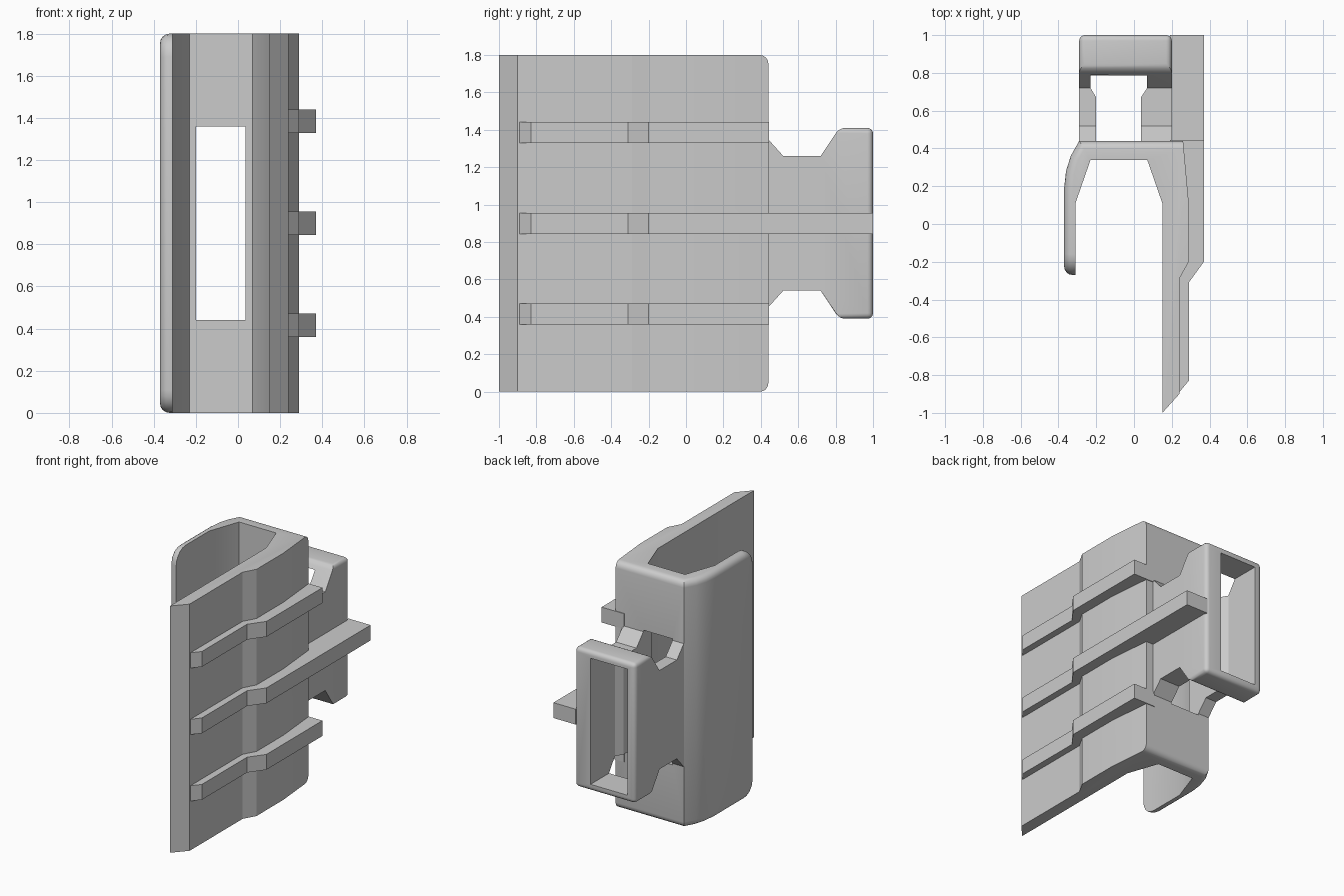
import bpy, bmesh
from mathutils import Vector

if "Cube" in bpy.data.objects:
    bpy.data.objects.remove(bpy.data.objects["Cube"])


def prism(pts, axis, a, b):
    """Extrude a closed profile: axis 'z' takes (x, y) points, axis 'x' takes (y, z)."""
    bm = bmesh.new()
    place = (lambda p, t: (p[0], p[1], t)) if axis == 'z' else (lambda p, t: (t, p[0], p[1]))
    face = bm.faces.new([bm.verts.new(place(p, a)) for p in pts])
    new = bmesh.ops.extrude_face_region(bm, geom=[face])['geom']
    move = Vector((0, 0, b - a)) if axis == 'z' else Vector((b - a, 0, 0))
    bmesh.ops.translate(bm, vec=move, verts=[v for v in new if isinstance(v, bmesh.types.BMVert)])
    bmesh.ops.recalc_face_normals(bm, faces=bm.faces[:])
    return bm


def bevel(bm, edges, width, segments):
    bmesh.ops.bevel(bm, geom=edges, offset=width, offset_type='OFFSET', segments=segments,
                    profile=0.5, affect='EDGES', clamp_overlap=True)


def finish(bm, name):
    mesh = bpy.data.meshes.new(name)
    bm.to_mesh(mesh)
    bm.free()
    obj = bpy.data.objects.new(name, mesh)
    bpy.context.collection.objects.link(obj)
    return obj


def activate(obj):
    bpy.ops.object.select_all(action='DESELECT')
    obj.select_set(True)
    bpy.context.view_layer.objects.active = obj


# Hooked clip body: long right leg, back wall, curved short left leg
bm = prism([(0.15, -1), (0.24, -0.9), (0.24, -0.29), (0.29, -0.2), (0.29, 0.11), (0.26, 0.44),
            (-0.29, 0.44), (-0.335, 0.36), (-0.36, 0.28), (-0.37, 0.19), (-0.37, -0.27),
            (-0.31, -0.27), (-0.31, 0.11), (-0.23, 0.34), (0.07, 0.34), (0.15, 0.11)], 'z', 0, 1.8)
# Round the short leg's tip corners
bevel(bm, [e for e in bm.edges
           if all(v.co.x < -0.3 and abs(v.co.y + 0.27) < 0.001 for v in e.verts)
           and abs(e.verts[0].co.z - e.verts[1].co.z) < 0.001], 0.11, 5)


def is_outer(face):
    return all(v.co.x < -0.325 or v.co.y > 0.35 for v in face.verts)


# Round the outer rim of the back wall and short leg
bevel(bm, [e for e in bm.edges
           if sum(is_outer(f) for f in e.link_faces) == 1
           and not all(v.co.x > 0.2 for v in e.verts)], 0.045, 4)
body = finish(bm, "clip_body")

# Loop bracket on the back, with a narrow neck and flared head
upper = [(0.43, 1.36), (0.52, 1.26), (0.72, 1.26), (0.82, 1.41), (1.0, 1.41)]
bm = prism(upper + [(y, 1.8 - z) for y, z in reversed(upper)], 'x', -0.29, 0.20)
bevel(bm, [e for e in bm.edges if all(v.co.y > 0.8 for v in e.verts)], 0.03, 4)
bracket = finish(bm, "loop_bracket")

# Window through the back wall and bracket
cutter = finish(prism([(-0.2, 0.25), (0.036, 0.25), (0.036, 0.67), (0.07, 0.72), (0.07, 1.1),
                       (-0.23, 1.1), (-0.23, 0.72), (-0.2, 0.67)], 'z', 0.44, 1.36), "window_cutter")
cutter.hide_render = True
for obj in (body, bracket):
    activate(obj)
    mod = obj.modifiers.new("window", 'BOOLEAN')
    mod.operation = 'DIFFERENCE'
    mod.solver = 'EXACT'
    mod.object = cutter
    bpy.ops.object.modifier_apply(modifier=mod.name)
    bpy.ops.object.shade_smooth_by_angle(angle=0.45)
bpy.data.objects.remove(cutter)

# Three ribs on the long leg; the middle one runs on to the bracket's end
front = [(0.2, -0.89), (0.24, -0.89), (0.29, -0.83), (0.29, -0.31), (0.37, -0.2)]
for name, z, end in (("lower_rib", 0.415, 0.445), ("middle_rib", 0.9, 1.0), ("upper_rib", 1.385, 0.445)):
    finish(prism(front + [(0.37, end), (0.19, end), (0.19, 0.2)], 'z', z - 0.056, z + 0.056), name)
